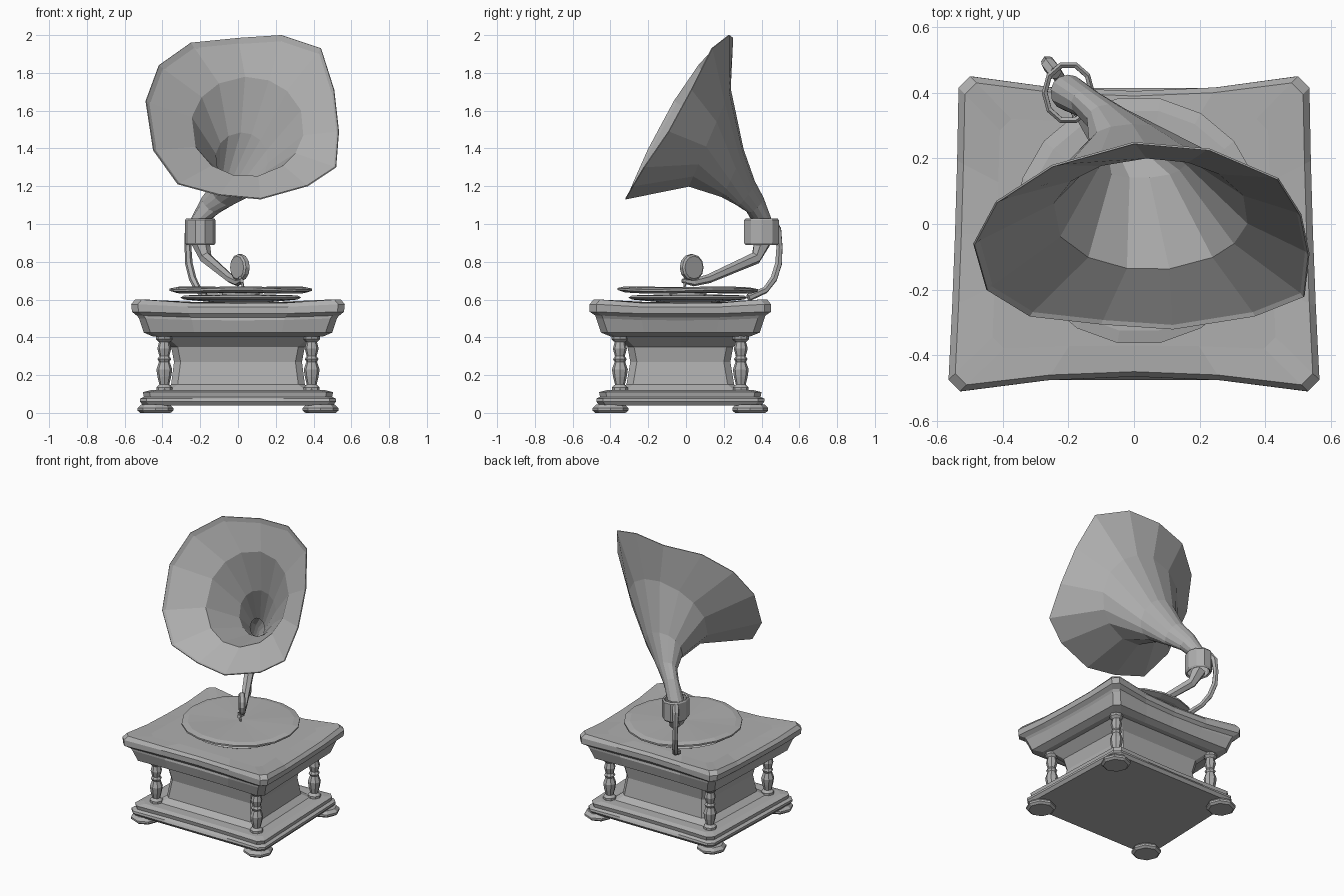
import bpy, bmesh, math
from mathutils import Vector

if "Cube" in bpy.data.objects:
    bpy.data.objects.remove(bpy.data.objects["Cube"])

grey = bpy.data.materials.new("weathered grey")
grey.diffuse_color = (0.43, 0.43, 0.43, 1)
grey.use_nodes = True
grey.node_tree.nodes["Principled BSDF"].inputs["Base Color"].default_value = grey.diffuse_color
CY = -0.03          # cabinet centre in y


def add_mesh(name, rings, cap_start=True, cap_end=True):
    """Skin a list of equal-length point rings; caps are fans from their centres."""
    bm = bmesh.new()
    loops = [[bm.verts.new(p) for p in ring] for ring in rings]
    n = len(loops[0])
    for a, b in zip(loops, loops[1:]):
        for i in range(n):
            j = (i + 1) % n
            bm.faces.new((a[i], a[j], b[j], b[i]))
    for use, loop in ((cap_start, loops[0]), (cap_end, loops[-1])):
        if use:
            mid = sum((v.co for v in loop), Vector()) / n
            c = bm.verts.new(mid)
            for i in range(n):
                bm.faces.new((loop[i], loop[(i + 1) % n], c))
    bmesh.ops.recalc_face_normals(bm, faces=bm.faces)
    mesh = bpy.data.meshes.new(name)
    bm.to_mesh(mesh)
    bm.free()
    mesh.materials.append(grey)
    ob = bpy.data.objects.new(name, mesh)
    bpy.context.collection.objects.link(ob)
    return ob


def bowed_box(z, hx, hy, bow=0.0, lift=0.0, cut=0.035):
    """Rectangle with chipped corners, front and back bowed inward, corners lifted."""
    ring = []
    for k in range(4):
        for t in (-1, -0.5, 0, 0.5, 1):
            dip = bow * (1 - t * t)
            if k % 2 == 0:
                x, y = t * (hx - cut), -(hy - dip)
            else:
                x, y = hx - 0.1 * dip, t * (hy - cut)
            if k > 1:
                x, y = -x, -y
            x *= 1 - 0.03 * y / hy          # slightly narrower at the back
            ring.append((x, y + CY, z + lift * abs(t) ** 3))
    return ring


def lathe(name, profile, centre, sides, wobble=0.0, stretch=1.0, capped=True):
    """Turn a (radius, height) profile around a vertical axis."""
    cx, cy = centre
    rings = [[(cx + r * math.cos(math.tau * i / sides),
               cy + stretch * r * math.sin(math.tau * i / sides),
               z + wobble * math.sin(3 * math.tau * i / sides))
              for i in range(sides)] for r, z in profile]
    return add_mesh(name, rings, capped, capped)


def tube(name, path, radii, sides=6):
    """Sweep a polygon along a path."""
    pts = [Vector(p) for p in path]
    rings = []
    for k, p in enumerate(pts):
        d = (pts[min(k + 1, len(pts) - 1)] - pts[max(k - 1, 0)]).normalized()
        u = d.cross(Vector((0.9, 0.45, 0))).normalized()
        v = d.cross(u)
        rings.append([p + radii[k] * (u * math.cos(math.tau * i / sides)
                                      + v * math.sin(math.tau * i / sides))
                      for i in range(sides)])
    return add_mesh(name, rings)


def thicken(ob, amount):
    ob.modifiers.new("sheet_thickness", 'SOLIDIFY').thickness = amount


# Cabinet: plinth, waisted body, moulded lid
add_mesh("plinth", [bowed_box(*r) for r in (
    (0.04, 0.49, 0.43), (0.06, 0.505, 0.445), (0.075, 0.505, 0.445, 0.01),
    (0.085, 0.485, 0.425, 0.01), (0.11, 0.49, 0.43, 0.01), (0.12, 0.45, 0.39))])
add_mesh("cabinet_body", [bowed_box(*r) for r in (
    (0.115, 0.39, 0.33), (0.15, 0.345, 0.285), (0.27, 0.33, 0.265),
    (0.35, 0.345, 0.28), (0.42, 0.42, 0.35))])
add_mesh("lid", [bowed_box(*r) for r in (
    (0.405, 0.44, 0.37, 0.0), (0.425, 0.485, 0.42, 0.01),
    (0.49, 0.51, 0.445, 0.02, 0.01), (0.505, 0.52, 0.45, 0.03, 0.01),
    (0.525, 0.546, 0.48, 0.045, 0.01), (0.56, 0.55, 0.48, 0.045, 0.015),
    (0.58, 0.53, 0.46, 0.04, 0.02), (0.586, 0.42, 0.35, 0.01))])

# Four turned corner columns and bun feet
column = ((0.042, 0.115), (0.042, 0.135), (0.026, 0.15), (0.036, 0.19),
          (0.042, 0.23), (0.028, 0.27), (0.036, 0.285), (0.026, 0.30),
          (0.037, 0.34), (0.028, 0.375), (0.044, 0.39), (0.044, 0.415))
foot = ((0.08, 0.0), (0.095, 0.012), (0.095, 0.025), (0.075, 0.045))
for sx, side in ((-1, "left"), (1, "right")):
    for sy, end in ((-1, "front"), (1, "back")):
        lathe(f"{end}_{side}_column", column, (sx * 0.39, CY + sy * 0.32), 8)
        lathe(f"{end}_{side}_foot", foot, (sx * 0.437, CY + sy * 0.37), 8)

# Turntable and record
lathe("turntable", ((0.08, 0.58), (0.30, 0.6), (0.32, 0.61), (0.30, 0.622),
                    (0.10, 0.628), (0.10, 0.645)), (0.015, 0.01), 18)
lathe("record", ((0.34, 0.635), (0.378, 0.647), (0.378, 0.658), (0.34, 0.666)),
      (0.015, 0.01), 18, 0.004)

# Sound box: a short drum facing sideways, with needle
axis = Vector((0.8, 0.6, 0))
side_dir = Vector((-0.6, 0.8, 0))
drum = []
for off, r in ((-0.02, 0.06), (-0.012, 0.07), (0.012, 0.07), (0.02, 0.06)):
    drum.append([Vector((0.01, 0.03, 0.77)) + axis * off
                 + r * (side_dir * math.cos(math.tau * i / 12)
                        + Vector((0, 0, 1)) * math.sin(math.tau * i / 12))
                 for i in range(12)])
add_mesh("sound_box", drum)
tube("needle", [(0.01, 0.0, 0.72), (0.03, -0.01, 0.66)], [0.012, 0.006], 5)

# Tone arm, hollow collar and rear bracket
tube("tone_arm", [(0.02, -0.02, 0.70), (0.0, 0.04, 0.69), (-0.04, 0.12, 0.71),
                  (-0.17, 0.37, 0.82), (-0.2, 0.405, 0.91)],
     [0.012, 0.02, 0.024, 0.033, 0.05])
collar = lathe("collar", ((0.074, 0.888), (0.081, 0.90), (0.081, 1.02), (0.074, 1.03)),
               (-0.2, 0.40), 10, stretch=1.2, capped=False)
thicken(collar, 0.012)
tube("rear_bracket", [(-0.24, 0.46, 1.01), (-0.26, 0.485, 0.97),
                      (-0.265, 0.495, 0.88), (-0.26, 0.49, 0.79),
                      (-0.24, 0.465, 0.71), (-0.21, 0.42, 0.65),
                      (-0.17, 0.33, 0.61)],
     [0.022, 0.022, 0.018, 0.02, 0.02, 0.018, 0.02])

# Horn: uneven rim followed by rings shrinking into the curved neck
rim = [(0.0, 0.25, 1.985), (0.23, 0.23, 2.0), (0.44, 0.14, 1.93),
       (0.51, 0.03, 1.71), (0.535, -0.09, 1.49), (0.52, -0.22, 1.30),
       (0.37, -0.28, 1.20), (0.12, -0.32, 1.13), (-0.10, -0.305, 1.15),
       (-0.32, -0.28, 1.21), (-0.45, -0.20, 1.39), (-0.49, -0.06, 1.65),
       (-0.42, 0.07, 1.84), (-0.25, 0.18, 1.96)]
angles = [math.atan2(x - 0.02, (z - 1.565) / 0.85) for x, y, z in rim]


def horn_sheet(name, sections):
    """Rim skinned through (centre, sideways half-axis, upright half-axis) rings."""
    rings = [rim]
    for c, u, v in sections:
        c, u, v = Vector(c), Vector(u), Vector(v)
        rings.append([c + u * math.sin(a) + v * math.cos(a) for a in angles])
    return add_mesh(name, rings, False, False)


horn = horn_sheet("horn", (
    ((0.05, 0.125, 1.455), (0.30, 0, 0), (0, 0.112, 0.262)),
    ((0.00, 0.245, 1.27), (0.14, 0, -0.02), (0, 0.06, 0.125)),
    ((-0.075, 0.315, 1.165), (0.07, 0, -0.03), (0, 0.05, 0.06)),
    ((-0.14, 0.365, 1.105), (0.052, 0, -0.03), (0, 0.045, 0.035)),
    ((-0.2, 0.40, 1.02), (0.055, 0, 0), (0, 0.055, 0))))
thicken(horn, 0.006)

# Inner lining of the horn: a shallower flare closing into the throat
horn_sheet("horn_lining", (
    ((0.05, 0.03, 1.515), (0.30, 0, 0), (0, 0.17, 0.265)),
    ((0.02, 0.19, 1.345), (0.14, 0, 0), (0, 0.05, 0.14)),
    ((-0.06, 0.30, 1.18), (0.05, 0, -0.02), (0, 0.035, 0.045))))
